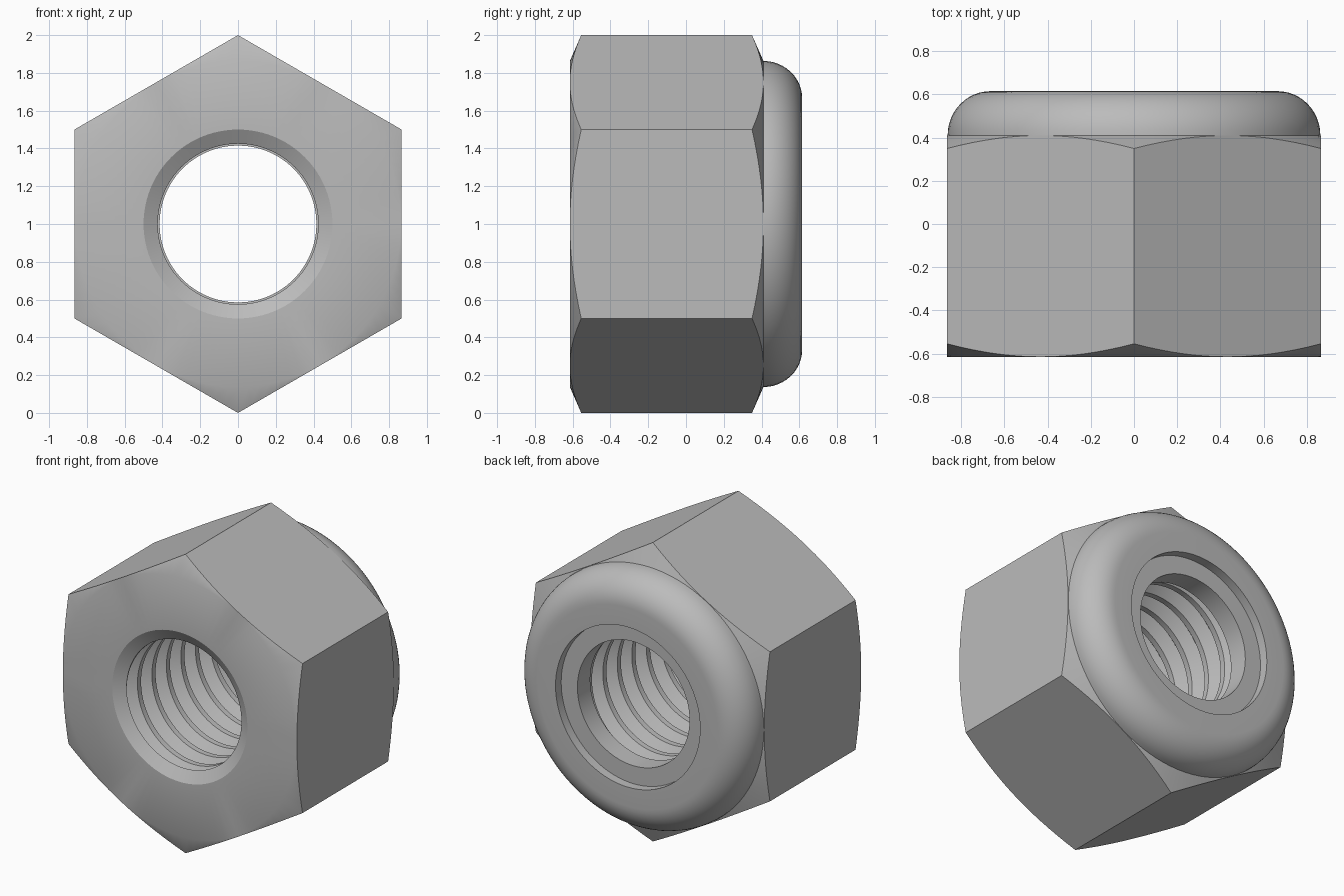
import bpy, bmesh, math

cube = bpy.data.objects.get("Cube")
if cube:
    bpy.data.objects.remove(cube, do_unlink=True)

SEG = 96
FLAT = math.sqrt(3) / 2      # hexagon inradius, corner radius is 1
FRONT, SHOULDER, BACK = -0.615, 0.41, 0.615
BORE, ROOT, PITCH = 0.425, 0.5, 0.153

steel = bpy.data.materials.new("steel grey")
steel.use_nodes = True
colour = (0.5, 0.5, 0.5, 1)
steel.diffuse_color = colour
steel.node_tree.nodes["Principled BSDF"].inputs["Base Color"].default_value = colour


def add_object(name, bm):
    bmesh.ops.recalc_face_normals(bm, faces=bm.faces)
    mesh = bpy.data.meshes.new(name)
    bm.to_mesh(mesh)
    bm.free()
    mesh.materials.append(steel)
    ob = bpy.data.objects.new(name, mesh)
    bpy.context.collection.objects.link(ob)
    bpy.ops.object.select_all(action='DESELECT')
    ob.select_set(True)
    bpy.context.view_layer.objects.active = ob
    bpy.ops.object.shade_smooth_by_angle(angle=math.radians(30))
    return ob


def place(bm, r, a, y):
    return bm.verts.new((r * math.sin(a), y, 1 + r * math.cos(a)))


def lathe(name, rings):
    """Closed loop of rings around the y axis; each ring maps an angle to (radius, y)."""
    bm = bmesh.new()
    angles = [math.tau * i / SEG for i in range(SEG)]
    grid = [[place(bm, ring(a)[0], a, ring(a)[1]) for a in angles] for ring in rings]
    for k, row in enumerate(grid):
        nxt = grid[(k + 1) % len(grid)]
        for i in range(SEG):
            j = (i + 1) % SEG
            bm.faces.new((row[i], row[j], nxt[j], nxt[i]))
    return add_object(name, bm)


def circle(r, y):
    return lambda a: (r, y)


def hex_edge(y, side):
    """Hexagon outline dipping toward the corners where the cone chamfer cuts it."""
    def ring(a):
        r = FLAT / math.cos(a % (math.pi / 3) - math.pi / 6)
        return r, y + side * (r - FLAT) * 0.45
    return ring


# Hexagonal body with chamfered ends, rounded collar and crimped lip
collar = [circle(0.665 + 0.198 * math.cos(t), SHOULDER + 0.205 * math.sin(t))
          for t in [math.pi / 2 * k / 12 for k in range(13)]]
lathe("nut_body", [
    circle(BORE, FRONT + 0.045), circle(ROOT, FRONT), circle(FLAT - 0.003, FRONT),
    hex_edge(FRONT, 1), hex_edge(SHOULDER, -1), *collar,
    circle(0.535, BACK), circle(0.535, BACK - 0.09),
    circle(0.535, FRONT + 0.09), circle(0.51, FRONT + 0.045)])

# Locking ring held inside the collar
lathe("locking_insert", [circle(0.415, 0.42), circle(0.415, BACK - 0.06),
                         circle(0.535, BACK - 0.06), circle(0.535, 0.42)])

# Internal thread: one pitch of profile swept along a helix, trimmed at both ends
bm = bmesh.new()
start, end = FRONT + 0.045, 0.42
profile = [(0, BORE), (0.25, BORE), (0.56, ROOT), (0.69, ROOT)]
turns = math.ceil((end - start) / PITCH) + 1
columns = []
for i in range(SEG + 1):
    a = math.tau * i / SEG
    column = []
    for t in range(-1, turns):
        for along, r in profile:
            y = start + (t + along + i / SEG) * PITCH
            column.append(place(bm, r, a, min(max(y, start), end)))
    columns.append(column)
for left, right in zip(columns, columns[1:]):
    for k in range(len(left) - 1):
        bm.faces.new((left[k], left[k + 1], right[k + 1], right[k]))
bmesh.ops.remove_doubles(bm, verts=bm.verts, dist=0.0001)
bmesh.ops.dissolve_degenerate(bm, edges=bm.edges, dist=0.0001)
thread = add_object("inner_thread", bm)

# Make the open thread surface face the bore axis
probe = max(thread.data.polygons, key=lambda p: p.area)
if probe.normal.x * probe.center.x + probe.normal.z * (probe.center.z - 1) > 0:
    thread.data.flip_normals()
